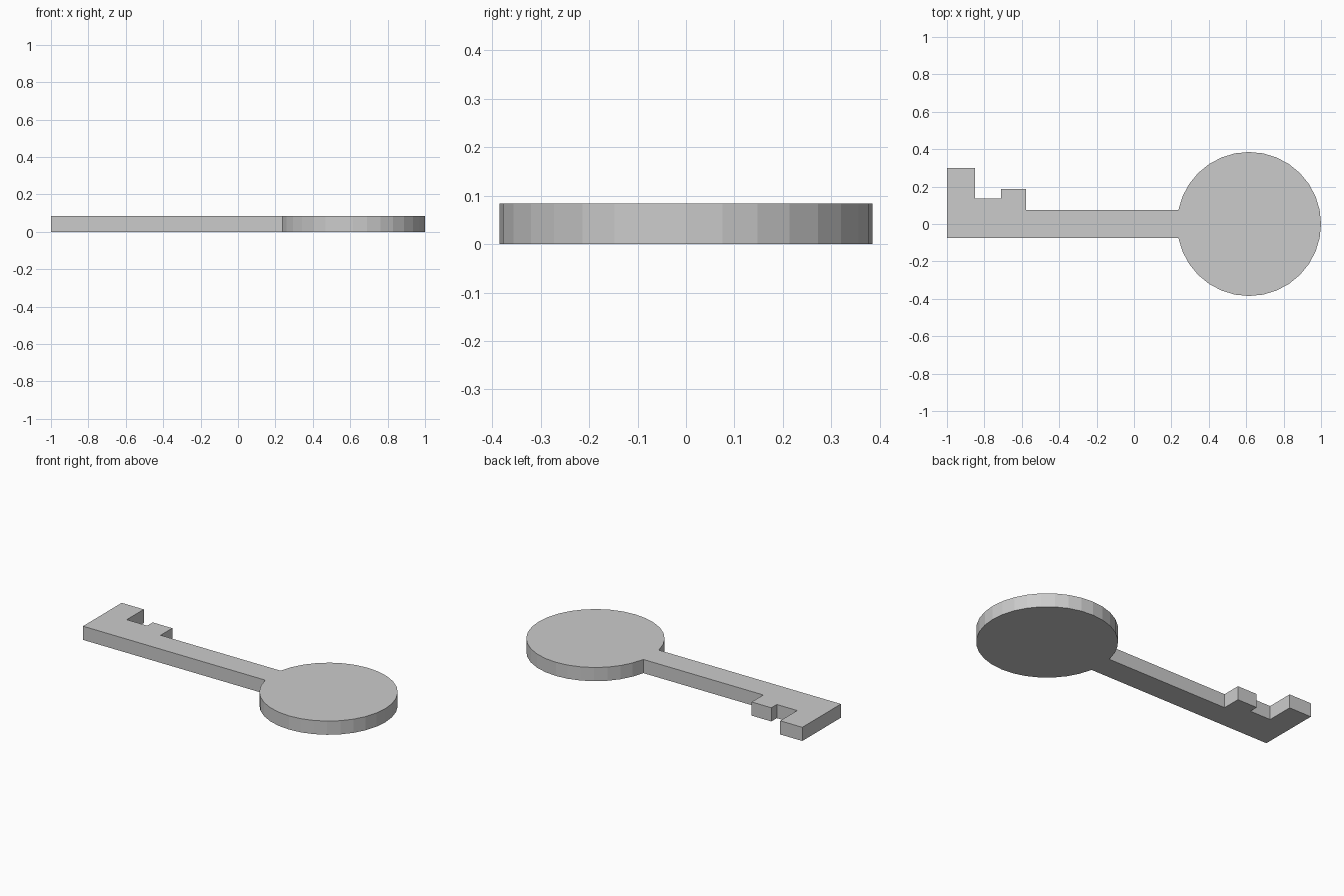
import bpy, bmesh, math

if "Cube" in bpy.data.objects:
    bpy.data.objects.remove(bpy.data.objects["Cube"])

THICK = 0.084
R, CX = 0.385, 0.615      # round bow
HALF = R * math.sin(math.radians(11.25))  # half width of the shaft

metal = bpy.data.materials.new("grey_metal")
metal.diffuse_color = (0.6, 0.6, 0.6, 1)
metal.use_nodes = True
metal.node_tree.nodes["Principled BSDF"].inputs["Base Color"].default_value = metal.diffuse_color

# Blade outline with its two teeth
outline = [(-0.578, HALF), (-0.578, 0.188), (-0.711, 0.188), (-0.711, 0.135),
           (-0.85, 0.135), (-0.85, 0.30), (-1.0, 0.30), (-1.0, -HALF)]

# Bow: 32-sided circle, open where the shaft joins it
for i in range(17, 48):
    a = math.radians(i * 11.25)
    outline.append((CX + R * math.cos(a), R * math.sin(a)))

# Extrude the flat profile into a plate
bm = bmesh.new()
face = bm.faces.new([bm.verts.new((x, y, 0)) for x, y in outline])
ext = bmesh.ops.extrude_face_region(bm, geom=[face], use_keep_orig=True)
top = [v for v in ext["geom"] if isinstance(v, bmesh.types.BMVert)]
bmesh.ops.translate(bm, verts=top, vec=(0, 0, THICK))
bmesh.ops.recalc_face_normals(bm, faces=bm.faces)

mesh = bpy.data.meshes.new("key")
bm.to_mesh(mesh)
bm.free()
mesh.materials.append(metal)
key = bpy.data.objects.new("key", mesh)
bpy.context.collection.objects.link(key)
